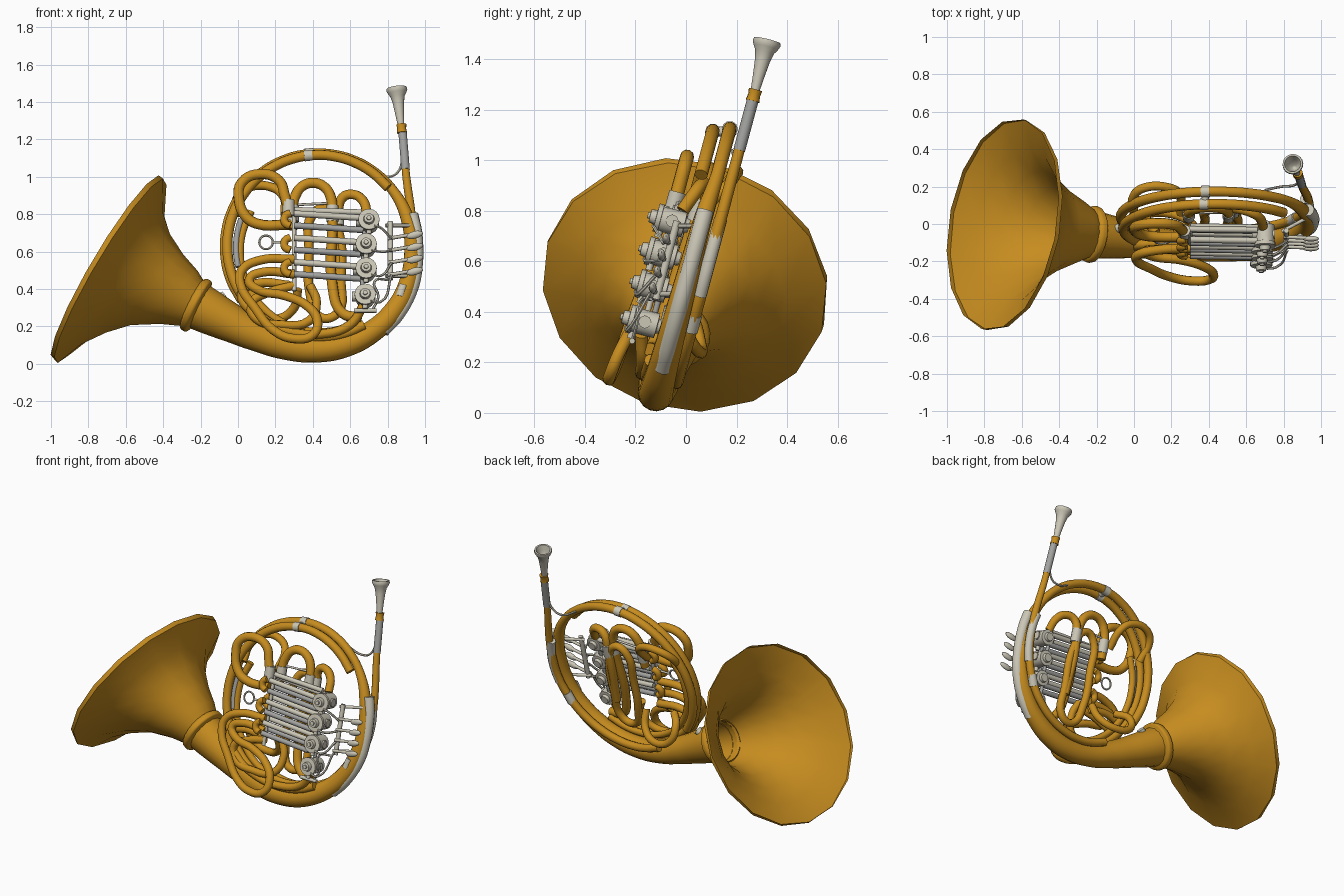
import bpy, bmesh, math
from mathutils import Vector, Matrix

if "Cube" in bpy.data.objects:
    bpy.data.objects.remove(bpy.data.objects["Cube"], do_unlink=True)


def make_material(name, colour):
    mat = bpy.data.materials.new(name)
    mat.use_nodes = True
    mat.diffuse_color = colour + (1,)
    mat.node_tree.nodes["Principled BSDF"].inputs["Base Color"].default_value = colour + (1,)
    return mat


brass = make_material("warm brass", (.57, .265, .014))
silver = make_material("pale nickel", (.60, .57, .47))
steel = make_material("grey steel", (.36, .36, .35))

SLOPE = .27  # backward lean of the whole instrument
NORMAL = Vector((0, -1, SLOPE)).normalized()


def place(x, z, depth):
    """Point on the leaning plane; depth moves it toward the front."""
    return Vector((x, SLOPE * z - .14 - depth, z))


def arc(cx, cz, radius, start, end, steps, depth):
    angles = [math.radians(start + (end - start) * i / steps) for i in range(steps + 1)]
    return [(cx + radius * math.cos(a), cz + radius * math.sin(a), depth) for a in angles]


def finish(obj, mat):
    bpy.context.collection.objects.link(obj)
    obj.data.materials.append(mat)
    bpy.ops.object.select_all(action='DESELECT')
    obj.select_set(True)
    bpy.context.view_layer.objects.active = obj
    if obj.type == 'CURVE':
        bpy.ops.object.convert(target='MESH')
    bpy.ops.object.shade_smooth_by_angle(angle=math.radians(50))


def finish_bmesh(name, bm, mat):
    mesh = bpy.data.meshes.new(name)
    bm.to_mesh(mesh)
    bm.free()
    finish(bpy.data.objects.new(name, mesh), mat)


def tube(name, points, radii, mat, sides=10, curved=True, cap=True, closed=False):
    """Round tube through points on the leaning plane, one radius or one per point."""
    if not isinstance(radii, list):
        radii = [radii] * len(points)
    curve = bpy.data.curves.new(name, 'CURVE')
    curve.dimensions = '3D'
    curve.bevel_depth = 1
    curve.bevel_resolution = (sides - 4) // 2
    curve.use_fill_caps = cap
    curve.resolution_u = 5 if curved else 1
    spline = curve.splines.new('BEZIER')
    spline.bezier_points.add(len(points) - 1)
    spline.use_cyclic_u = closed
    spline.radius_interpolation = 'CARDINAL' if curved else 'LINEAR'
    for knot, point, radius in zip(spline.bezier_points, points, radii):
        knot.co = place(*point)
        knot.radius = radius
        knot.handle_left_type = knot.handle_right_type = 'AUTO' if curved else 'VECTOR'
    finish(bpy.data.objects.new(name, curve), mat)


def rod(name, start, end, radius, mat):
    tube(name, [start, end], radius, mat, curved=False, sides=8)


def lathe(name, base, axis, profile, mat, sides=16):
    """Turned part: profile of (distance along axis, radius)."""
    bm = bmesh.new()
    verts = [bm.verts.new((r, 0, t)) for t, r in profile]
    edges = [bm.edges.new(pair) for pair in zip(verts, verts[1:])]
    bmesh.ops.spin(bm, geom=verts + edges, cent=(0, 0, 0), axis=(0, 0, 1),
                   angle=math.tau, steps=sides)
    bmesh.ops.remove_doubles(bm, verts=bm.verts[:], dist=.0002)
    bmesh.ops.recalc_face_normals(bm, faces=bm.faces[:])
    turn = axis.to_track_quat('Z', 'Y').to_matrix().to_4x4()
    bm.transform(Matrix.Translation(base) @ turn)
    finish_bmesh(name, bm, mat)


def flare(name, sections, rim_side, mat, sides=16):
    """Loft of circles, each given by its lowest and highest outline point."""
    bm = bmesh.new()
    rings = []
    for k, (low_x, low_z, high_x, high_z) in enumerate(sections):
        side = rim_side.lerp(-NORMAL, k / (len(sections) - 1)).normalized()
        rise = Vector((high_x - low_x, 0, high_z - low_z)) / 2
        radius = rise.length
        rise.y = -(rise.x * side.x + rise.z * side.z) / side.y
        rise = rise.normalized() * radius
        centre = place((low_x + high_x) / 2, (low_z + high_z) / 2, 0)
        turns = [math.tau * (i + .5) / sides for i in range(sides)]
        rings.append([bm.verts.new(centre + rise * math.cos(a) + side * radius * math.sin(a))
                      for a in turns])
    for near, far in zip(rings, rings[1:]):
        for i in range(sides):
            j = (i + 1) % sides
            bm.faces.new((near[i], near[j], far[j], far[i]))
    finish_bmesh(name, bm, mat)


def paddle(name, centre, size):
    bm = bmesh.new()
    bmesh.ops.create_uvsphere(bm, u_segments=12, v_segments=8, radius=1)
    bm.transform(Matrix.Translation(place(*centre)) @ Matrix.Rotation(-.25, 4, 'Y')
                 @ Matrix.Diagonal(size + (1,)))
    finish_bmesh(name, bm, silver)


# Flared bell
flare("bell", [(-.997, .025, -.408, 1.005), (-.98, .01, -.385, .985), (-.85, .11, -.393, .81),
               (-.714, .172, -.356, .69), (-.58, .212, -.286, .58), (-.42, .217, -.212, .495),
               (-.285, .202, -.175, .434)], Vector((.1, 1, -.125)), brass)

# Tapered bottom bow running into the main ring
bow = [(-.232, .318, .128), (-.05, .225, .105), (.1, .155, .088), (.25, .1, .077),
       (.42, .078, .071), (.58, .104, .066), (.72, .175, .06), (.83, .28, .055),
       (.905, .42, .05), (.932, .6, .043), (.905, .78, .036)]
top_run = arc(.43, .625, .5, 38, 215, 12, -.01)
tube("bow_and_main_ring", [(x, z, 0) for x, z, r in bow] + top_run,
     [r for x, z, r in bow] + [.027] * len(top_run), brass, sides=16, cap=False)
tube("bell_collar", [(-.252, .328, 0), (-.242, .323, 0), (-.225, .314, 0), (-.208, .305, 0),
                     (-.198, .3, 0)],
     [.128, .147, .153, .147, .122], brass, sides=20, cap=False)

# Second ring of tubing in front of the main one
tube("front_ring", arc(.43, .63, .487, 40, 300, 20, .055), .027, brass)
tube("inner_left_bow", arc(.44, .6, .43, 150, 300, 10, .04), .022, brass)

# Mouth pipe and its continuation around the back of the right side
tube("mouth_pipe", [(.877, 1.25, -.07), (.9, 1.0, -.07), (.93, .76, -.07)]
     + arc(.43, .62, .5, 0, -115, 9, -.07), [.019, .022, .024] + [.026] * 10, brass)
tube("mouth_pipe_sleeve", [(.88, 1.235, -.07), (.896, 1.04, -.07)], .0235, steel, curved=False)
tube("mouth_pipe_collar", [(.874, 1.28, -.07), (.875, 1.26, -.07), (.877, 1.235, -.07)],
     [.028, .024, .028], brass, curved=False)

# Mouthpiece with hollow cup
mouth_base, mouth_top = Vector((.872, .272, 1.27)), Vector((.848, .322, 1.475))
mouth_axis = mouth_top - mouth_base
profile = [(0, .017), (.3, .023), (.6, .03), (.78, .038), (.87, .05),
           (.94, .056), (1.0, .054), (1.0, .044), (.85, .032), (.62, .012), (.6, 0)]
lathe("mouthpiece", mouth_base, mouth_axis,
      [(t * mouth_axis.length, r) for t, r in profile], silver)

# Hand guards on the right side
tube("hand_guard", [(.775, .175, 0), (.855, .262, 0), (.932, .41, 0), (.953, .52, 0),
                    (.957, .62, 0), (.95, .71, 0), (.93, .8, 0)], .034, silver)
tube("rear_guard", arc(.43, .62, .506, -18, 17, 5, -.07), .027, silver)
rod("rear_guard_foot", (.87, .39, -.07), (.84, .325, -.07), .03, silver)
rod("front_guard_foot", (.865, .36, .035), (.885, .42, .035), .024, silver)

# Thin wire brace between mouth pipe and ring
tube("wire_brace", [(.7, 1.04, -.04), (.79, 1.0, -.07), (.85, 1.02, -.07), (.885, 1.12, -.07)],
     .007, silver, sides=6)

# Ferrules on the rings
tube("ring_ferrule", arc(.43, .625, .5, 93, 98, 2, -.01), .032, silver)
tube("front_ring_ferrule", arc(.43, .63, .487, 94, 99, 2, .055), .03, silver)
rod("ring_bridge", (.38, 1.115, -.01), (.38, 1.115, .055), .02, silver)
tube("left_sleeve", arc(.44, .62, .45, 160, 193, 4, .05), .017, steel)
rod("bell_stay", (-.12, .33, -.02), (-.07, .365, -.02), .026, silver)

# Upper loops
tube("upper_left_loop", [(.27, .83, .13), (.25, .9, .13), (.22, .98, .13), (.12, 1.015, .13),
                         (.02, .97, .13), (.005, .88, .13), (.04, .79, .13),
                         (.1, .75, .13), (.28, .745, .13)], .028, brass)
tube("arch_loop", [(.29, .72, .03), (.295, .86, .03)] + arc(.4, .87, .098, 165, 15, 4, .03)
     + [(.505, .8, .03), (.505, .42, .05), (.56, .27, .06), (.66, .25, .07)], .028, brass)
tube("small_arch_loop", [(.54, .4, .0), (.535, .8, .0), (.56, .89, .02),
                         (.62, .905, .04), (.67, .87, .06), (.69, .8, .09)], .026, brass)
tube("rear_upper_loop", [(.0, .8, .02), (.0, .9, -.05), (.06, .945, -.08), (.18, .945, -.08),
                         (.24, .9, -.06), (.25, .8, .02)], .024, brass)
tube("centre_oval", [(.4, .8, -.0), (.38, .6, .0), (.385, .38, .0), (.44, .25, .01),
                     (.53, .27, .01), (.55, .45, .0), (.54, .7, .0), (.47, .83, .0)],
     .025, brass, closed=True)
for x, z, depth in ((.27, .83, .13), (.293, .8, .03), (.505, .8, .03), (.535, .78, .0)):
    rod("loop_sleeve", (x, z - .04, depth), (x, z + .045, depth), .033, silver)

# Lower loops
tube("front_lower_loop", [(.3, .56, .14), (.12, .555, .15), (.02, .5, .16), (.015, .42, .17),
                          (.09, .3, .18), (.19, .18, .19), (.3, .135, .2), (.4, .155, .2),
                          (.425, .23, .19), (.37, .31, .17), (.25, .365, .15), (.1, .4, .14),
                          (.06, .45, .13), (.13, .49, .13), (.3, .48, .13)], .025, brass)
tube("long_lower_bow", [(.28, .42, .08), (.1, .43, .08), (.02, .38, .08), (.1, .26, .08),
                        (.25, .18, .08), (.44, .16, .08), (.6, .21, .09), (.67, .31, .12)],
     .025, brass)
tube("inner_lower_bow", [(.3, .42, .11), (.16, .38, .1), (.07, .32, .09), (.1, .24, .09),
                         (.22, .21, .09), (.38, .23, .08), (.42, .33, .06), (.385, .42, .05)],
     .024, brass)
tube("rear_lower_loop", [(.12, .42, .02), (.06, .38, -.06), (.08, .28, -.12),
                         (.2, .24, -.13), (.3, .3, -.07), (.32, .4, .0)], .024, brass)

# Rotary valves with their slides and levers
valve_profile = [(-.08, 0), (-.08, .026), (-.062, .03), (-.06, .05), (.035, .05), (.036, .057),
                 (.055, .057), (.056, .03), (.08, .026), (.081, .013), (.09, .012), (.09, 0)]
for index, (x, z) in enumerate([(.7, .76), (.685, .63), (.685, .5), (.68, .36)]):
    lathe("valve", place(x, z, .13), NORMAL, valve_profile, silver)
    rod("valve_port", (x - .07, z, .12), (x + .055, z, .12), .026, silver)
    rod("valve_link", (x, z - .065, .16), (x, z + .06, .16), .014, silver)
    if index < 3:
        # Paired slide tubes with a brass crook at the left
        for depth in (.09, .16):
            for side, mat in ((-1, steel), (1, silver)):
                rise = .032 * side
                rod("slide_tube", (.3, z + rise + .012, depth), (x - .03, z + rise - .012, depth),
                    .017, mat)
            tube("slide_crook", arc(.28, z + .012, .033, 90, 270, 4, depth), .021, brass)

    # Lever arm, paddle and crank
    lever_z = .69 - .065 * index
    rod("lever_arm", (.8, lever_z - .02, .11), (.92, lever_z, .12), .01, silver)
    paddle("lever_paddle", (.945, lever_z, .125), (.046, .015, .02))
    tube("lever_rod", [(x + .03, z - .02, .19), (.76, z - .03, .18), (.82, lever_z - .02, .13)],
         .007, silver, sides=6)

# Top bar and lever frame
rod("top_slide_bar", (.25, .825, .11), (.66, .81, .11), .016, silver)
rod("valve_spine", (.66, .31, .09), (.68, .83, .09), .012, steel)
rod("lever_axle", (.815, .45, .1), (.815, .76, .1), .015, silver)
for z in (.47, .74):
    rod("lever_bracket", (.79, z, .1), (.92, z, .03), .01, silver)
rod("slide_brace", (.3, .39, .12), (.3, .82, .12), .012, silver)
rod("upper_brace", (.3, .85, .03), (.5, .86, .03), .007, silver)
rod("lower_frame", (.62, .285, .15), (.74, .285, .15), .012, silver)
tube("lower_crank", [(.72, .29, .15), (.75, .36, .15), (.73, .44, .16), (.81, .45, .12)],
     .007, silver, sides=6)

# Finger hook
tube("finger_hook", arc(.15, .65, .036, 0, 315, 7, .13), .006, silver, sides=6, closed=True)
rod("hook_stem", (.185, .65, .13), (.27, .65, .13), .007, silver)
